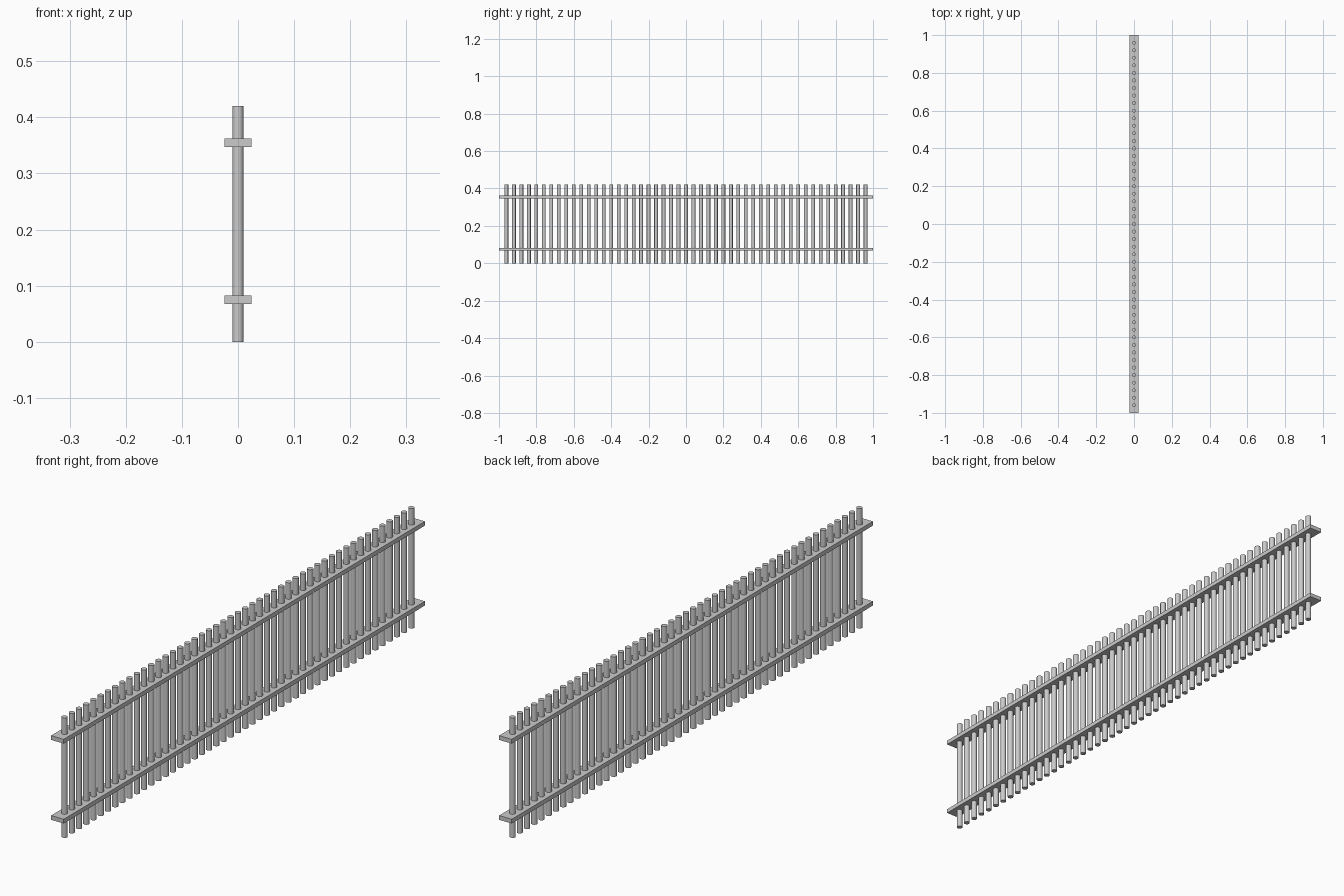
import bpy, math

if "Cube" in bpy.data.objects:
    bpy.data.objects.remove(bpy.data.objects["Cube"])

HEIGHT = 0.42
BARS = 49
STEP = 0.04

# Two flat horizontal rails running the full length
for name, z in (("lower_rail", 0.075), ("upper_rail", 0.355)):
    bpy.ops.mesh.primitive_cube_add(size=1, location=(0, 0, z))
    rail = bpy.context.object
    rail.name = name
    rail.scale = (0.049, 2.0, 0.015)
    bpy.ops.object.transform_apply(location=False, rotation=False, scale=True)

# Round upright bar, repeated along the rails
bpy.ops.mesh.primitive_cylinder_add(vertices=16, radius=0.01, depth=HEIGHT,
                                    location=(0, -STEP * (BARS - 1) / 2, HEIGHT / 2))
bar = bpy.context.object
bar.name = "upright_bars"
bpy.ops.object.shade_smooth_by_angle(angle=math.radians(35))
array = bar.modifiers.new("repeat", 'ARRAY')
array.count = BARS
array.use_relative_offset = False
array.use_constant_offset = True
array.constant_offset_displace = (0, STEP, 0)
